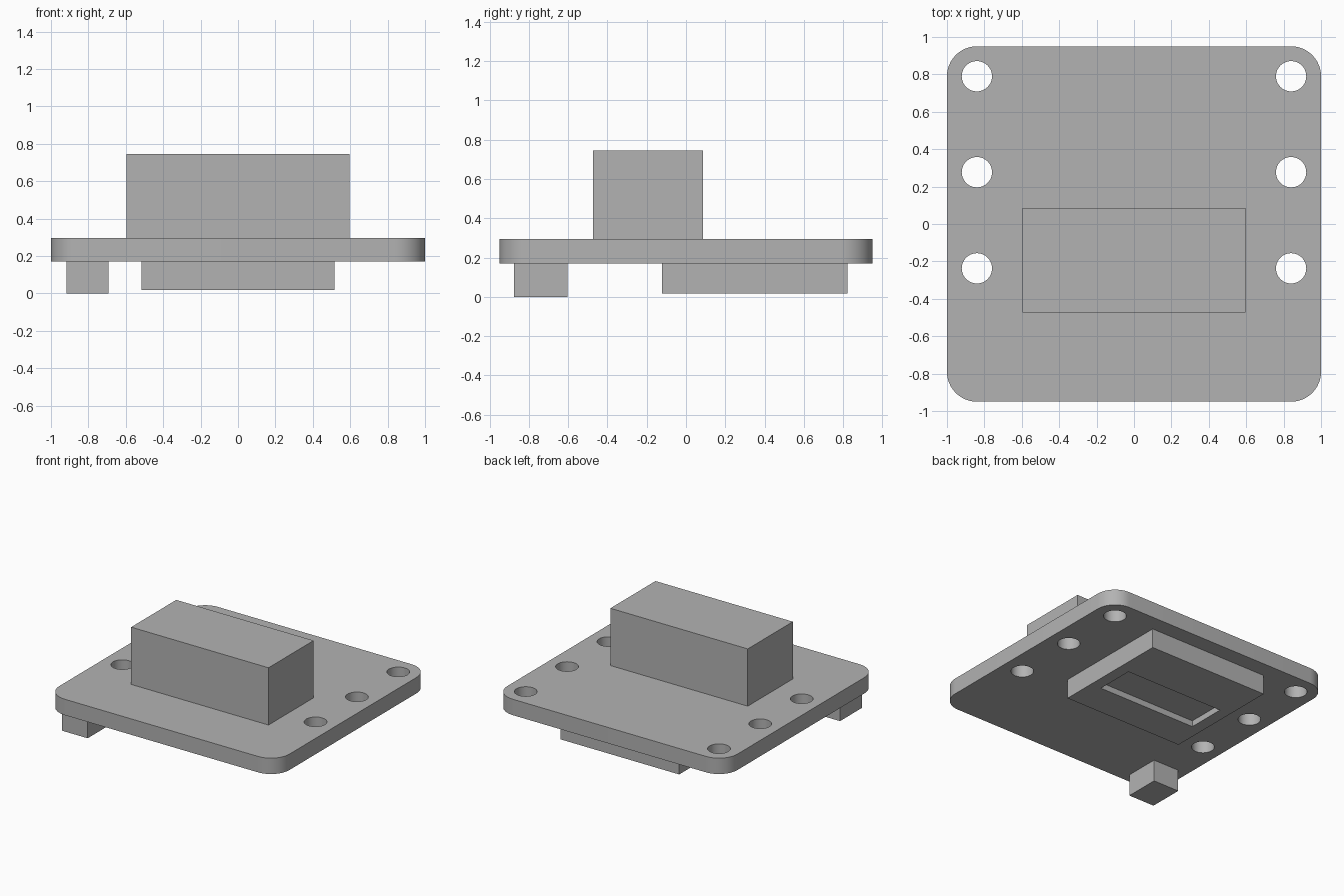
import bpy
import bmesh
from math import radians
from mathutils import Matrix

if "Cube" in bpy.data.objects:
    bpy.data.objects.remove(bpy.data.objects["Cube"], do_unlink=True)

grey = bpy.data.materials.new("plain_grey")
grey.use_nodes = True
COLOUR = (0.45, 0.45, 0.45, 1)
grey.diffuse_color = COLOUR
grey.node_tree.nodes["Principled BSDF"].inputs["Base Color"].default_value = COLOUR


def finish(name, bm):
    mesh = bpy.data.meshes.new(name)
    bm.to_mesh(mesh)
    bm.free()
    mesh.materials.append(grey)
    obj = bpy.data.objects.new(name, mesh)
    bpy.context.collection.objects.link(obj)
    return obj


def box_bm(x, y, z):
    """Box spanning the given (low, high) ranges."""
    bm = bmesh.new()
    spans = (x, y, z)
    centre = [(a + b) / 2 for a, b in spans]
    size = [b - a for a, b in spans]
    bmesh.ops.create_cube(bm, size=1, matrix=Matrix.Translation(centre) @ Matrix.Diagonal((*size, 1)))
    return bm


def cut(target, cutter):
    mod = target.modifiers.new("cut", "BOOLEAN")
    mod.operation = "DIFFERENCE"
    mod.solver = "EXACT"
    mod.object = cutter
    bpy.ops.object.select_all(action="DESELECT")
    bpy.context.view_layer.objects.active = target
    target.select_set(True)
    bpy.ops.object.modifier_apply(modifier=mod.name)
    bpy.data.objects.remove(cutter, do_unlink=True)


PLATE_LOW, PLATE_HIGH = 0.17, 0.295
HOLE_X, HOLE_ROWS = 0.84, (0.79, 0.277, -0.237)

# Base plate with rounded corners
bm = box_bm((-1, 1), (-0.95, 0.95), (PLATE_LOW, PLATE_HIGH))
corners = [e for e in bm.edges if abs(e.verts[0].co.z - e.verts[1].co.z) > 0.01]
bmesh.ops.bevel(bm, geom=corners, offset=0.16, segments=12, profile=0.5, affect="EDGES")
plate = finish("base_plate", bm)

# Six mounting holes through the plate
bm = bmesh.new()
for side in (-1, 1):
    for y in HOLE_ROWS:
        bmesh.ops.create_cone(bm, cap_ends=True, segments=48, radius1=0.081, radius2=0.081, depth=0.4,
                              matrix=Matrix.Translation((side * HOLE_X, y, 0.23)))
cut(plate, finish("hole_cutter", bm))
bpy.ops.object.shade_smooth_by_angle(angle=radians(30))

# Tall block on top
finish("top_block", box_bm((-0.597, 0.597), (-0.474, 0.086), (PLATE_HIGH, 0.745)))

# Wide block underneath with a shallow recess in its lower face
lower = finish("lower_block", box_bm((-0.516, 0.516), (-0.122, 0.822), (0.018, PLATE_LOW)))
cut(lower, finish("recess_cutter", box_bm((-0.425, 0.425), (0.14, 0.445), (-0.1, 0.065))))

# Small connector block at the front corner
finish("corner_block", box_bm((-0.917, -0.693), (-0.877, -0.603), (0, PLATE_LOW)))
